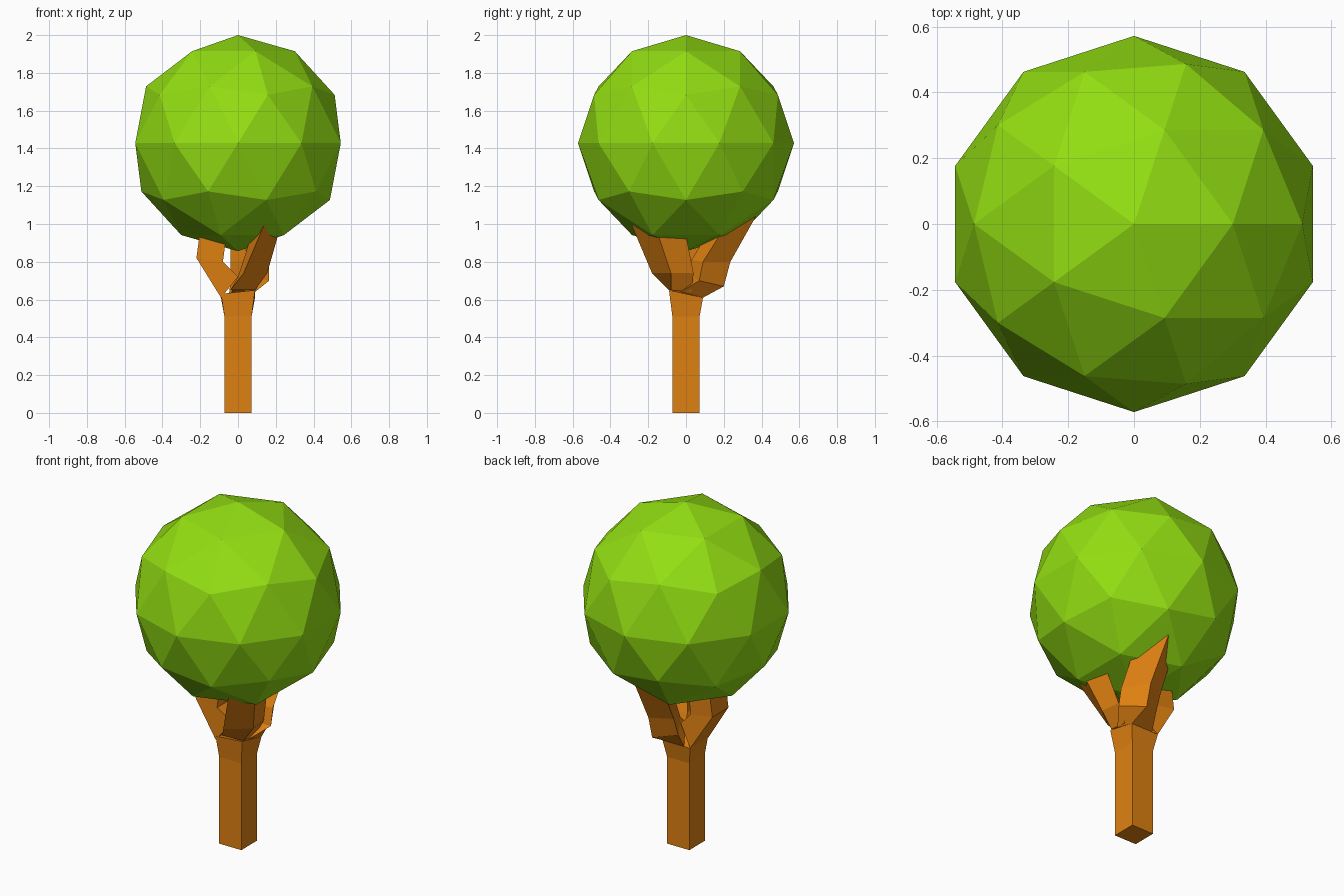
import bpy
import bmesh


def material(name, color):
    m = bpy.data.materials.new(name)
    m.diffuse_color = color
    return m


bark = material("bark", (0.74, 0.22, 0.006, 1))
leaf = material("leaf", (0.29, 0.73, 0.006, 1))


def loft(name, rings, mat):
    """Skin a stack of four-cornered rings into a closed flat-faced tube."""
    bm = bmesh.new()
    loops = [[bm.verts.new(p) for p in ring] for ring in rings]
    for a, b in zip(loops, loops[1:]):
        for i in range(4):
            j = (i + 1) % 4
            bm.faces.new((a[i], a[j], b[j], b[i]))
    bm.faces.new(loops[0])
    bm.faces.new(loops[-1])
    bmesh.ops.recalc_face_normals(bm, faces=bm.faces[:])
    mesh = bpy.data.meshes.new(name)
    bm.to_mesh(mesh)
    bm.free()
    mesh.materials.append(mat)
    obj = bpy.data.objects.new(name, mesh)
    bpy.context.collection.objects.link(obj)
    return obj


def square(h, z):
    return [(-h, -h, z), (h, -h, z), (h, h, z), (-h, h, z)]


# Trunk: square post flaring out below the fork
loft("trunk", [
    square(0.072, 0), square(0.072, 0.51),
    [(-0.09, -0.08, 0.63), (0.09, -0.09, 0.65), (0.09, 0.09, 0.61), (-0.09, 0.09, 0.61)],
], bark)

# Front branch: corners run front, right, back, left
loft("front_branch", [
    [(-0.04, -0.09, 0.65), (0.09, -0.08, 0.65), (0.09, 0.03, 0.64), (0, 0, 0.72)],
    [(0.03, -0.18, 0.74), (0.155, -0.08, 0.74), (0.14, 0.04, 0.74), (0.01, -0.03, 0.75)],
    [(0.14, -0.29, 1.0), (0.215, -0.15, 0.95), (0.19, 0.0, 0.94), (0.08, -0.12, 0.97)],
], bark)

# Back branch: corners run right, back, left, inner
loft("back_branch", [
    [(0.09, -0.03, 0.64), (0.09, 0.09, 0.61), (-0.05, 0.09, 0.61), (0, 0, 0.70)],
    [(0.165, 0.07, 0.70), (0.08, 0.20, 0.67), (-0.04, 0.13, 0.69), (0.03, 0.01, 0.73)],
    [(0.165, 0.09, 0.80), (0.08, 0.235, 0.80), (-0.04, 0.17, 0.80), (0.04, 0.03, 0.81)],
    [(0.17, 0.19, 0.96), (0.07, 0.37, 1.04), (-0.04, 0.29, 1.04), (0.05, 0.13, 0.98)],
], bark)

# Left branch: corners run outer front, inner front, inner back, outer back
loft("left_branch", [
    [(-0.09, -0.08, 0.61), (0, -0.05, 0.72), (0, 0.05, 0.72), (-0.09, 0.09, 0.61)],
    [(-0.22, -0.08, 0.82), (-0.08, -0.08, 0.80), (-0.08, 0.07, 0.80), (-0.22, 0.07, 0.82)],
    [(-0.20, -0.08, 0.97), (-0.06, -0.08, 0.95), (-0.06, 0.07, 0.95), (-0.20, 0.07, 0.97)],
], bark)

# Crown: faceted ball of leaves
bpy.ops.mesh.primitive_ico_sphere_add(subdivisions=2, radius=0.572, location=(0, 0, 1.428))
crown = bpy.context.object
crown.name = "crown"
crown.data.materials.append(leaf)
